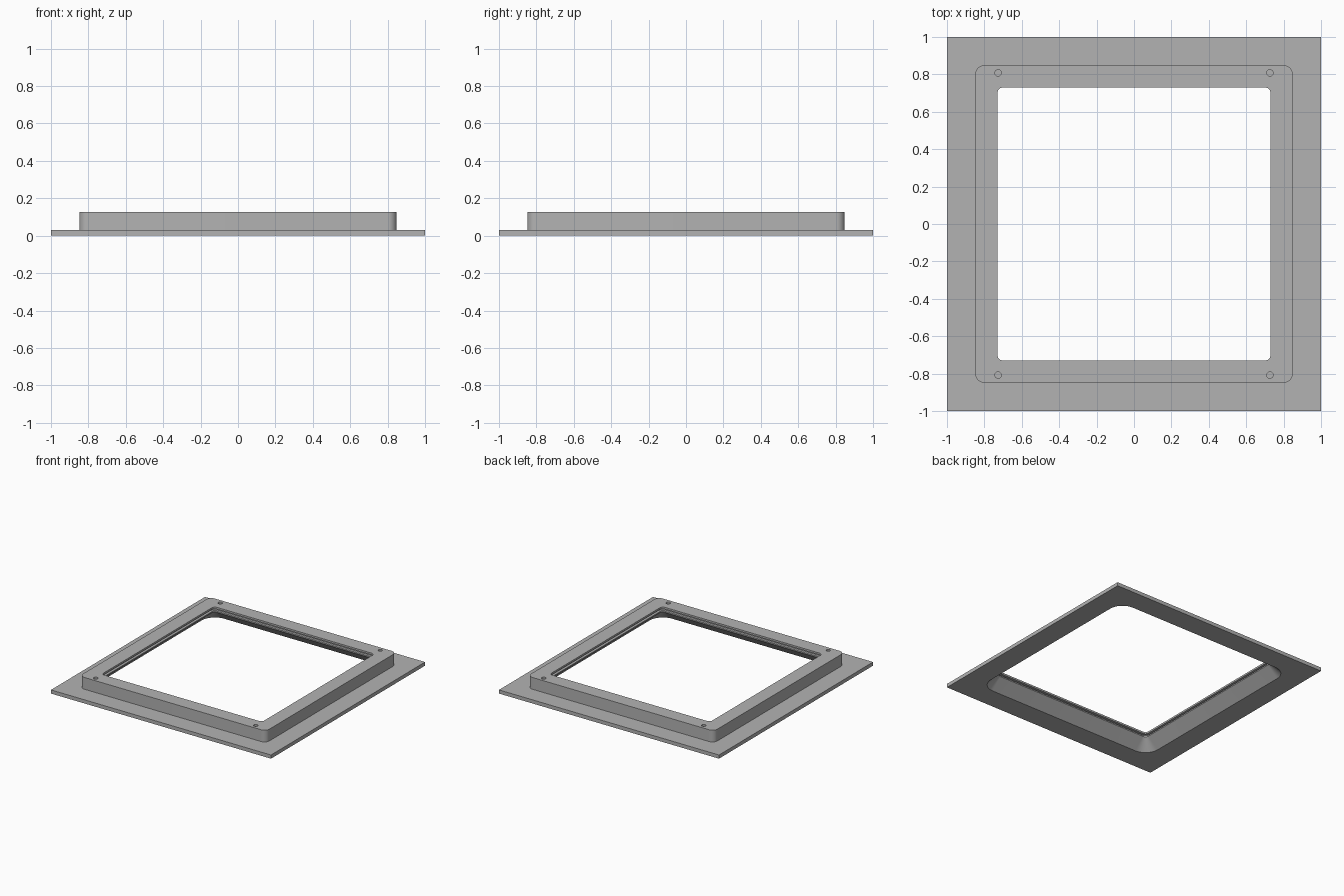
import bpy, bmesh
from math import cos, sin, pi, radians

cube = bpy.data.objects.get("Cube")
if cube:
    bpy.data.objects.remove(cube, do_unlink=True)

grey = bpy.data.materials.new("mid grey")
grey.use_nodes = True
colour = (0.45, 0.45, 0.45, 1)
grey.diffuse_color = colour
grey.node_tree.nodes["Principled BSDF"].inputs["Base Color"].default_value = colour

STEPS = 10  # segments in each rounded corner


def rounded_square(bm, half, radius, z):
    ring = []
    for corner in range(4):
        start = corner * pi / 2
        sx = 1 if corner in (0, 3) else -1
        sy = 1 if corner < 2 else -1
        for i in range(STEPS + 1):
            a = start + i * pi / 2 / STEPS
            x = sx * (half - radius) + radius * cos(a)
            y = sy * (half - radius) + radius * sin(a)
            ring.append(bm.verts.new((x, y, z)))
    return ring


# Cross-section of the frame: half width, corner radius, height
section = [
    (1.0, 0, 0), (1.0, 0, 0.03),                    # flange edge
    (0.848, 0.045, 0.03), (0.848, 0.045, 0.127),    # raised collar
    (0.73, 0.03, 0.127), (0.73, 0.03, 0.112),       # upper lip
    (0.75, 0.05, 0.112), (0.75, 0.05, 0.095),       # inner groove
    (0.73, 0.03, 0.095), (0.73, 0.03, 0.085),       # lower lip
    (0.82, 0.12, 0),                                # flared opening
]
bm = bmesh.new()
rings = [rounded_square(bm, *s) for s in section]
for k, ring in enumerate(rings):
    above = rings[(k + 1) % len(rings)]
    for i in range(len(ring)):
        j = (i + 1) % len(ring)
        bm.faces.new((ring[i], ring[j], above[j], above[i]))
bmesh.ops.remove_doubles(bm, verts=bm.verts, dist=0.0001)
bmesh.ops.recalc_face_normals(bm, faces=bm.faces)
mesh = bpy.data.meshes.new("flanged_frame")
bm.to_mesh(mesh)
bm.free()
mesh.materials.append(grey)
frame = bpy.data.objects.new("flanged_frame", mesh)
bpy.context.collection.objects.link(frame)

# Four blind screw holes in the collar
bm = bmesh.new()
for x in (-0.727, 0.727):
    for y in (-0.808, 0.808):
        made = bmesh.ops.create_cone(bm, cap_ends=True, segments=24,
                                     radius1=0.017, radius2=0.017, depth=0.1)
        bmesh.ops.translate(bm, verts=made["verts"], vec=(x, y, 0.125))
cut_mesh = bpy.data.meshes.new("hole_cutters")
bm.to_mesh(cut_mesh)
bm.free()
cut_mesh.materials.append(grey)
cutter = bpy.data.objects.new("hole_cutters", cut_mesh)
cutter.hide_render = True
bpy.context.collection.objects.link(cutter)

mod = frame.modifiers.new("screw_holes", "BOOLEAN")
mod.operation = "DIFFERENCE"
mod.solver = "EXACT"
mod.object = cutter
bpy.ops.object.select_all(action="DESELECT")
frame.select_set(True)
bpy.context.view_layer.objects.active = frame
bpy.ops.object.modifier_apply(modifier=mod.name)
bpy.data.objects.remove(cutter, do_unlink=True)
bpy.ops.object.shade_smooth_by_angle(angle=radians(30))
